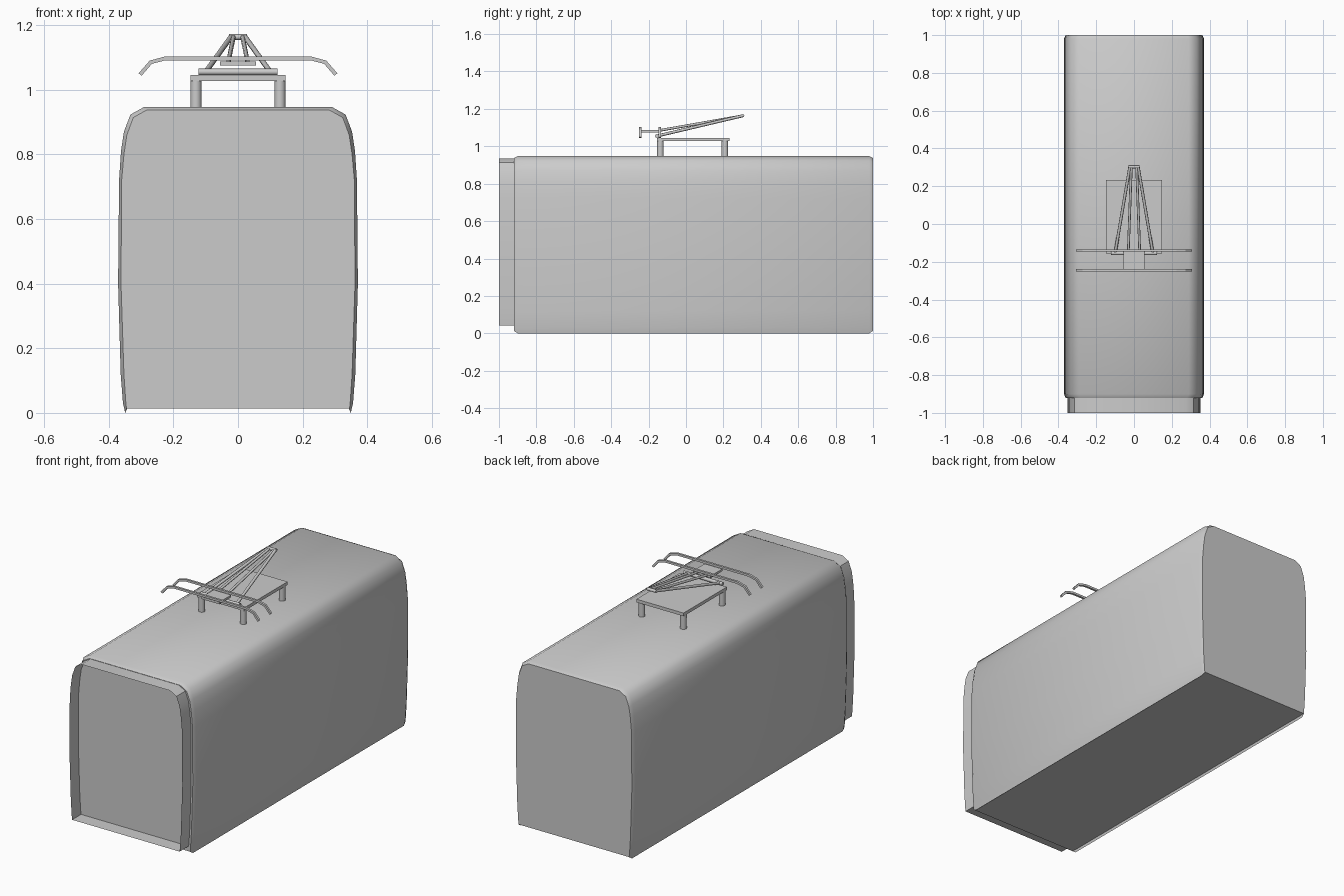
import bpy, bmesh, math
from mathutils import Vector

cube = bpy.data.objects.get("Cube")
if cube:
    bpy.data.objects.remove(cube, do_unlink=True)

grey = bpy.data.materials.new("light grey")
grey.use_nodes = True
COLOUR = (0.6, 0.6, 0.6, 1)
grey.diffuse_color = COLOUR
grey.node_tree.nodes["Principled BSDF"].inputs["Base Color"].default_value = COLOUR


def finish(name, bm, smooth=None):
    bmesh.ops.recalc_face_normals(bm, faces=bm.faces)
    mesh = bpy.data.meshes.new(name)
    bm.to_mesh(mesh)
    bm.free()
    mesh.materials.append(grey)
    ob = bpy.data.objects.new(name, mesh)
    bpy.context.collection.objects.link(ob)
    if smooth:
        bpy.ops.object.select_all(action="DESELECT")
        ob.select_set(True)
        bpy.context.view_layer.objects.active = ob
        bpy.ops.object.shade_smooth_by_angle(angle=math.radians(smooth))
    return ob


def loft(name, sections, cap_start, cap_end, smooth):
    """Skin closed cross-sections given as (half outline, y)."""
    bm = bmesh.new()
    loops = []
    for half, y in sections:
        outline = half + [(-x, z) for x, z in reversed(half)]
        loops.append([bm.verts.new((x, y, z)) for x, z in outline])
    n = len(loops[0])
    for a, b in zip(loops, loops[1:]):
        for i in range(n):
            j = (i + 1) % n
            bm.faces.new((a[i], a[j], b[j], b[i]))
    if cap_start:
        bm.faces.new(loops[0])
    if cap_end:
        bm.faces.new(loops[-1])
    return finish(name, bm, smooth)


def box(name, lo, hi):
    bm = bmesh.new()
    bmesh.ops.create_cube(bm, size=1)
    for v in bm.verts:
        v.co = [a + (b - a) * (c + 0.5) for a, b, c in zip(lo, hi, v.co)]
    return finish(name, bm)


def rod(name, start, end, radius, sides=8):
    start, end = Vector(start), Vector(end)
    axis = end - start
    bm = bmesh.new()
    bmesh.ops.create_cone(bm, cap_ends=True, segments=sides, radius1=radius,
                          radius2=radius, depth=axis.length)
    bm.transform(axis.to_track_quat("Z", "Y").to_matrix().to_4x4())
    bmesh.ops.translate(bm, vec=(start + end) / 2, verts=bm.verts)
    return finish(name, bm, 50)


# Car body: bulging sides, rounded shoulders, bevelled ends
outer = [(0.345, 0.014), (0.349, 0.0), (0.356, 0.03), (0.363, 0.12), (0.371, 0.4),
         (0.368, 0.72), (0.362, 0.81), (0.353, 0.87), (0.333, 0.923), (0.29, 0.947)]
inner = [(0.343, 0.014), (0.345, 0.013), (0.347, 0.03), (0.353, 0.12), (0.362, 0.4),
         (0.360, 0.72), (0.353, 0.80), (0.344, 0.86), (0.324, 0.914), (0.283, 0.937)]
loft("car_body", [(inner, -0.92), (outer, -0.9), (outer, 0.98), (inner, 1.0)],
     True, True, 40)

# Open frame standing out from the front end
frame = [(x * 0.973, 0.03 + z * 0.966) for x, z in inner[1:]]
loft("front_frame", [(frame, -1.0), (frame, -0.915)], False, False, 40)

# Roof platform on four round legs
box("roof_platform", (-0.147, -0.155, 1.027), (0.147, 0.232, 1.045))
for side, x in (("left", 0.13), ("right", -0.13)):
    for end, y in (("front", -0.137), ("rear", 0.208)):
        rod(f"platform_leg_{end}_{side}", (x, y, 0.94), (x, y, 1.03), 0.017, 16)

# Folding arm of the current collector
rod("arm_axle", (-0.122, -0.155, 1.055), (0.122, -0.155, 1.055), 0.01)
rod("arm_top_link", (-0.028, 0.303, 1.163), (0.028, 0.303, 1.163), 0.009)
for side, s in (("left", 1), ("right", -1)):
    rod(f"lower_arm_{side}", (s * 0.1, -0.155, 1.055), (s * 0.022, 0.303, 1.163), 0.008)
    rod(f"upper_arm_{side}", (s * 0.03, -0.14, 1.085), (s * 0.014, 0.303, 1.163), 0.007)

# Collector head: a plate with two long strips, horns turned down
box("head_plate", (-0.055, -0.245, 1.075), (0.055, -0.14, 1.087))
strip = [(0.225, 1.097), (0.27, 1.085), (0.303, 1.047)]
path = [(-x, z) for x, z in reversed(strip)] + strip
for end, y in (("front", -0.245), ("rear", -0.14)):
    bm = bmesh.new()
    rings = []
    for i, (x, z) in enumerate(path):
        a, b = path[max(i - 1, 0)], path[min(i + 1, len(path) - 1)]
        normal = Vector((a[1] - b[1], 0, b[0] - a[0])).normalized()
        rings.append([bm.verts.new(Vector((x, y + 0.006 * u, z)) + normal * 0.006 * w)
                      for u, w in ((-1, -1), (1, -1), (1, 1), (-1, 1))])
    for a, b in zip(rings, rings[1:]):
        for i in range(4):
            bm.faces.new((a[i], a[i - 1], b[i - 1], b[i]))
    bm.faces.new(rings[0])
    bm.faces.new(rings[-1])
    finish(f"contact_strip_{end}", bm)
